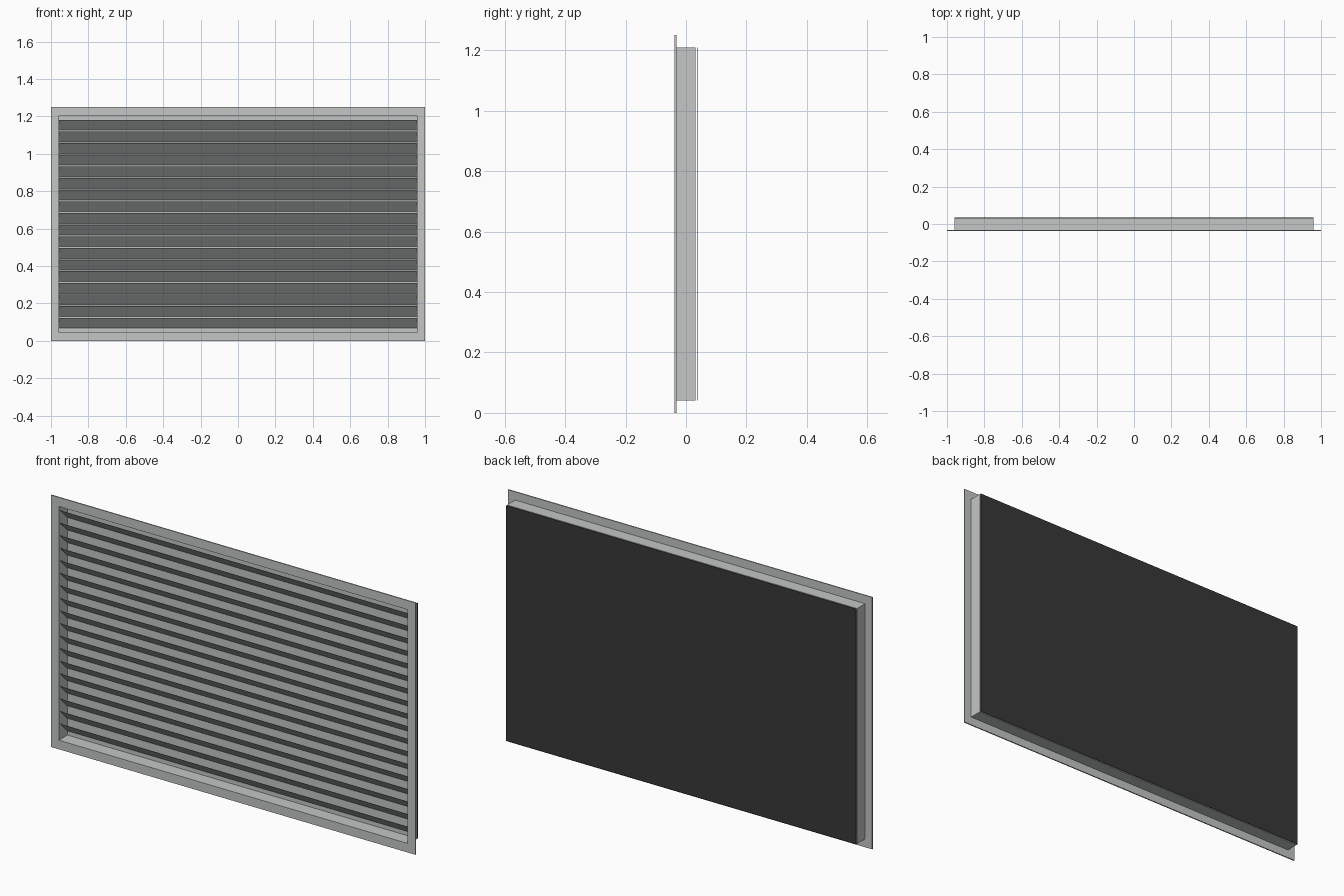
import bpy
import bmesh
import math
from mathutils import Matrix

if "Cube" in bpy.data.objects:
    bpy.data.objects.remove(bpy.data.objects["Cube"])


def material(name, rgb):
    m = bpy.data.materials.new(name)
    m.diffuse_color = (*rgb, 1.0)
    m.use_nodes = True
    m.node_tree.nodes["Principled BSDF"].inputs["Base Color"].default_value = m.diffuse_color
    return m


METAL = material("light_grey_metal", (0.55, 0.57, 0.565))
BLACK = material("black_backing", (0.04, 0.04, 0.04))

MID_Z = 0.625              # centre height of the grille
IN_X, IN_Z = 0.957, 0.580  # half size of the opening
WALL = 0.004


def finish(bm, name, mat):
    bmesh.ops.recalc_face_normals(bm, faces=bm.faces)
    mesh = bpy.data.meshes.new(name)
    bm.to_mesh(mesh)
    bm.free()
    mesh.materials.append(mat)
    obj = bpy.data.objects.new(name, mesh)
    bpy.context.collection.objects.link(obj)
    return obj


def box(name, size, centre, mat, tilt=0.0):
    bm = bmesh.new()
    bmesh.ops.create_cube(bm, size=1.0)
    bm.transform(Matrix.Diagonal((*size, 1.0)))
    obj = finish(bm, name, mat)
    obj.location = centre
    obj.rotation_euler.x = tilt
    return obj


def ring(name, out_x, out_z, y0, y1, mat):
    """Rectangular frame around the opening, from y0 to y1."""
    bm = bmesh.new()
    corners = [(-1, -1), (1, -1), (1, 1), (-1, 1)]
    loops = [[bm.verts.new((sx * hx, y, MID_Z + sz * hz)) for sx, sz in corners]
             for hx, hz, y in ((out_x, out_z, y0), (out_x, out_z, y1),
                               (IN_X, IN_Z, y1), (IN_X, IN_Z, y0))]
    for k in range(4):
        a, b = loops[k], loops[(k + 1) % 4]
        for i in range(4):
            j = (i + 1) % 4
            bm.faces.new((a[i], a[j], b[j], b[i]))
    return finish(bm, name, mat)


# Flat front flange and the duct collar behind it
ring("front_flange", 1.0, 0.625, -0.038, -0.032, METAL)
ring("collar", IN_X + WALL, IN_Z + WALL, -0.032, 0.031, METAL)

# Light inner panel closing the collar, dark sheet on the back
box("inner_panel", (2 * IN_X, 0.002, 2 * IN_Z), (0, 0.030, MID_Z), METAL)
box("back_sheet", (2 * (IN_X + WALL), 0.002, 2 * (IN_Z + WALL)),
    (0, 0.037, MID_Z), BLACK)

# Louvre slats, tilted 45 degrees with the front edge high
COUNT, PITCH = 18, 0.0623
for i in range(COUNT):
    z = MID_Z + (i - (COUNT - 1) / 2) * PITCH
    box(f"slat_{i + 1:02d}", (2 * IN_X, 0.077, 0.0015), (0, -0.001, z),
        METAL, -math.radians(45))
